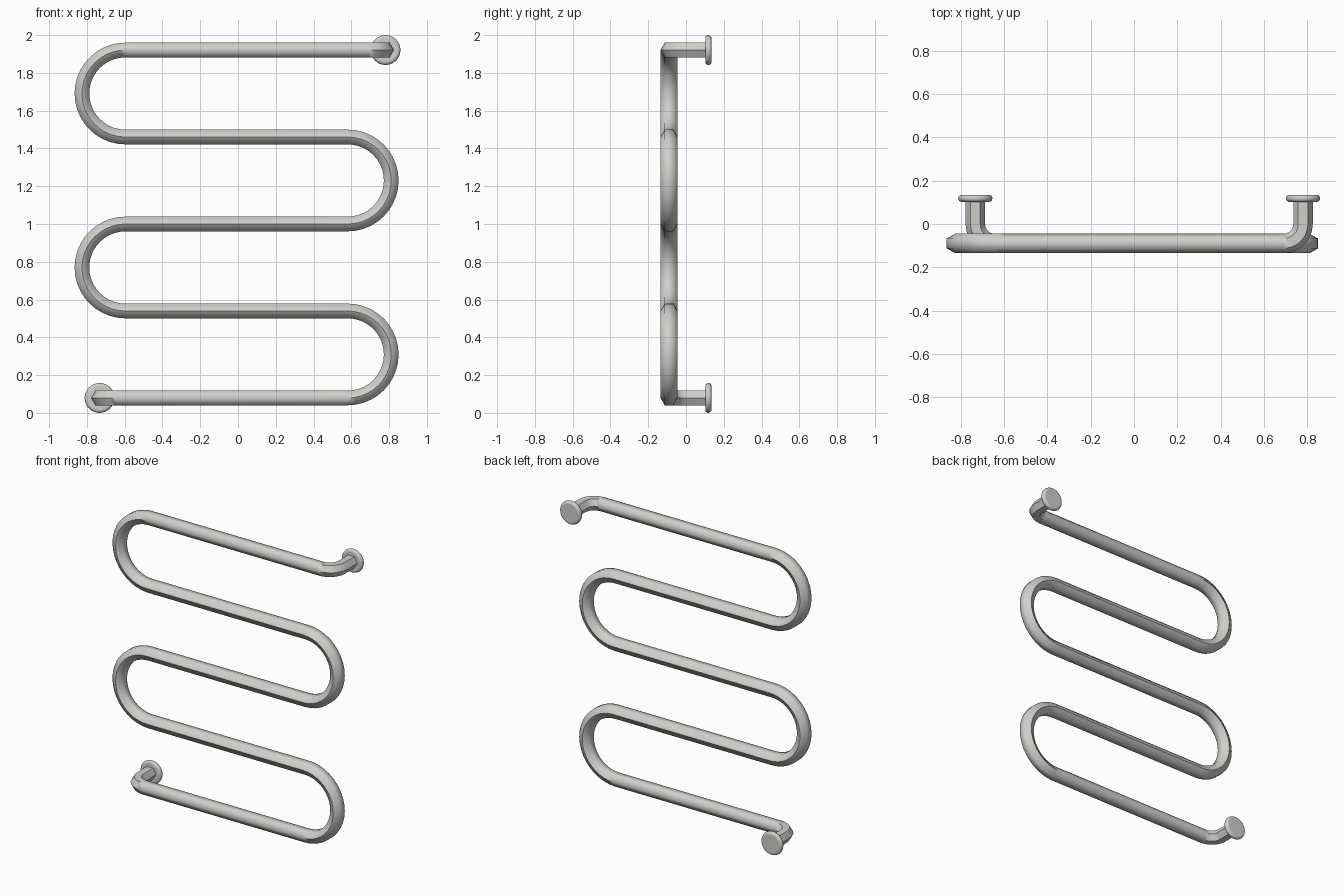
import bpy, bmesh
from math import sin, cos, pi
from mathutils import Vector

cube = bpy.data.objects.get("Cube")
if cube:
    bpy.data.objects.remove(cube, do_unlink=True)

# Main dimensions
TUBE_R, TUBE_Y = 0.045, -0.09
ROW_GAP, BOTTOM = 0.4605, 0.079
BEND_R, END_R = ROW_GAP / 2, 0.09
LEFT_X, RIGHT_X = 0.581, -0.596         # centres of the big bends
TOP_END_X, LOW_END_X = 0.781, -0.733    # wall mounts
WALL_Y = 0.135
rows = [BOTTOM + ROW_GAP * i for i in (4, 3, 2, 1, 0)]

metal = bpy.data.materials.new("satin grey metal")
metal.use_nodes = True
colour = (0.62, 0.62, 0.60, 1)
metal.diffuse_color = colour
metal.node_tree.nodes["Principled BSDF"].inputs["Base Color"].default_value = colour

UP, SIDE = Vector((0, 0, 1)), Vector((0, -1, 0))


def finish(bm, name):
    bmesh.ops.recalc_face_normals(bm, faces=bm.faces)
    mesh = bpy.data.meshes.new(name)
    bm.to_mesh(mesh)
    bm.free()
    mesh.materials.append(metal)
    obj = bpy.data.objects.new(name, mesh)
    bpy.context.collection.objects.link(obj)
    return obj


# Path stations: position, direction, kind of section
path = []


def station(pos, direction, kind):
    path.append((Vector(pos), Vector(direction), kind))


def end_bend(x, z, sign, steps=6):
    """Quarter turn between a row and its wall stub; sign +1 at the top end."""
    angles = [pi / 2 * i / steps for i in range(steps + 1)]
    for a in (angles if sign > 0 else reversed(angles)):
        pos = (x - sign * END_R * (1 - cos(a)), TUBE_Y + END_R * (1 - sin(a)), z)
        station(pos, (-sin(a), -sign * cos(a), 0), "end")


def big_bend(x, z_top, sign, steps=20):
    """Half turn from one row down to the next."""
    zc = z_top - BEND_R
    for i in range(steps + 1):
        a = pi * i / steps
        station((x + sign * BEND_R * sin(a), TUBE_Y, zc + BEND_R * cos(a)),
                (sign * cos(a), 0, -sin(a)), "bend")


station((TOP_END_X, WALL_Y - 0.02, rows[0]), (0, -1, 0), "end")
end_bend(TOP_END_X, rows[0], 1)
for i, z in enumerate(rows[:-1]):
    if i % 2:
        big_bend(LEFT_X, z, 1)
    else:
        big_bend(RIGHT_X, z, -1)
end_bend(LOW_END_X, rows[-1], -1)
station((LOW_END_X, WALL_Y - 0.02, rows[-1]), (0, 1, 0), "end")

# Six-sided tube swept along the path
bm = bmesh.new()
rings = []
for pos, t, kind in path:
    side = SIDE if kind == "bend" else UP.cross(t)
    up = t.cross(side)
    rings.append([bm.verts.new(pos + TUBE_R * (side * cos(k * pi / 3) + up * sin(k * pi / 3)))
                  for k in range(6)])
for n in range(len(rings) - 1):
    a, b = rings[n], rings[n + 1]
    kinds = {path[n][2], path[n + 1][2]}
    for k in range(6):
        bm.faces.new((a[k], a[(k + 1) % 6], b[(k + 1) % 6], b[k])).smooth = True
    # Crisp ridges on the bends, crisp corners on the stubs
    for k in range(6):
        if kinds == {"end"} or (kinds == {"bend"} and k % 3 == 0):
            bm.edges.get((a[k], b[k])).smooth = False
bm.faces.new(rings[0])
bm.faces.new(rings[-1])
finish(bm, "serpentine_tube")

# Round wall flanges with a rounded rim
FLANGE_R, RIM = 0.079, 0.0165
profile = [(0, WALL_Y)]
for i in range(9):
    a = pi / 2 - pi * i / 8
    profile.append((FLANGE_R - RIM + RIM * cos(a), WALL_Y - RIM + RIM * sin(a)))
profile.append((0, WALL_Y - 2 * RIM))


def flange(name, x, z):
    bm = bmesh.new()
    verts = [bm.verts.new((r, y, 0)) for r, y in profile]
    edges = [bm.edges.new(pair) for pair in zip(verts, verts[1:])]
    bmesh.ops.spin(bm, geom=verts + edges, axis=(0, 1, 0), cent=(0, 0, 0),
                   angle=2 * pi, steps=32)
    bmesh.ops.remove_doubles(bm, verts=bm.verts, dist=0.0001)
    for f in bm.faces:
        f.smooth = abs(f.normal.y) < 0.999
    finish(bm, name).location = (x, 0, z)


flange("upper_wall_flange", TOP_END_X, rows[0])
flange("lower_wall_flange", LOW_END_X, rows[-1])
